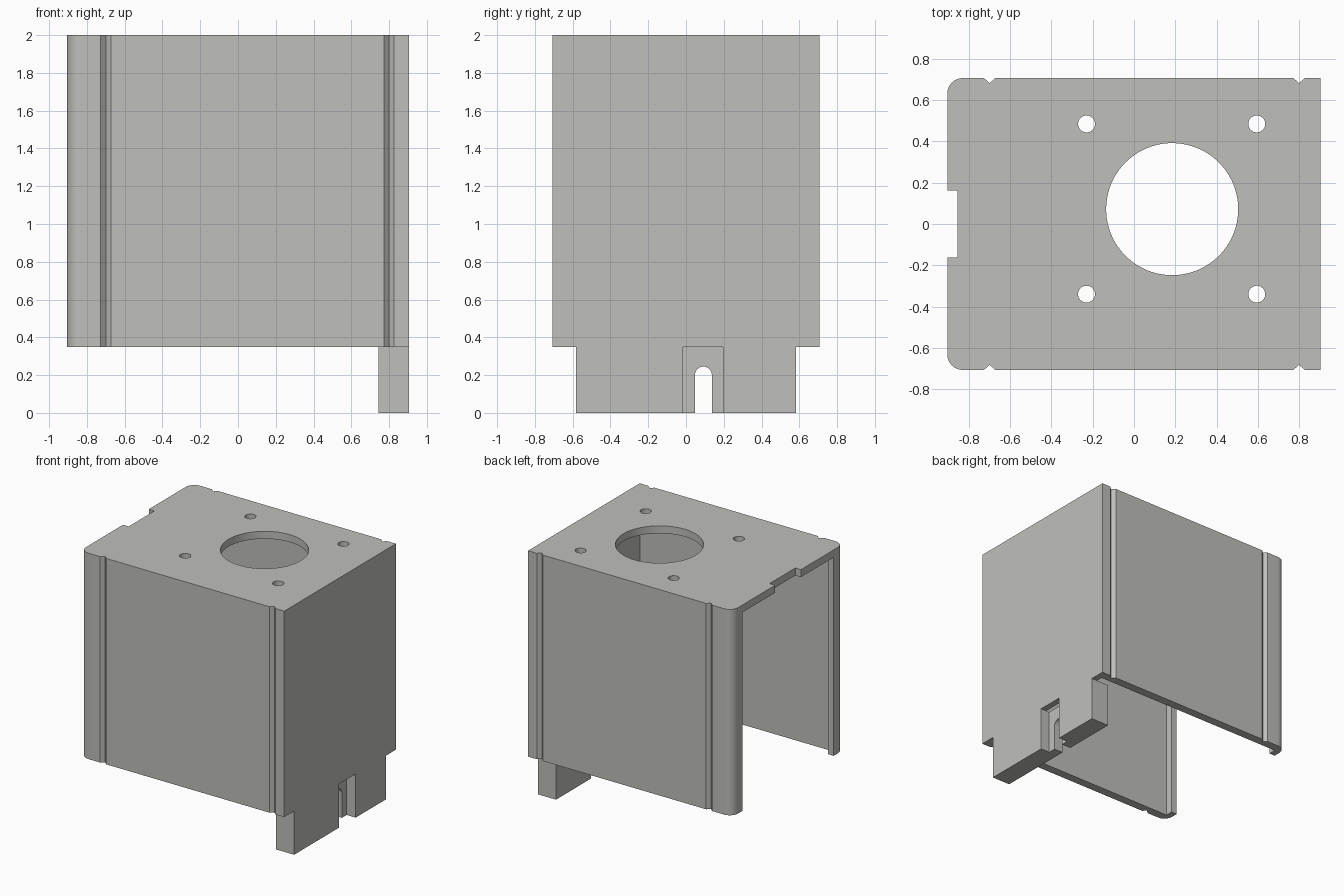
import bpy, bmesh, math
from mathutils import Vector

if "Cube" in bpy.data.objects:
    bpy.data.objects.remove(bpy.data.objects["Cube"])

grey = bpy.data.materials.new("warm_grey")
grey.diffuse_color = (0.52, 0.52, 0.495, 1)
grey.use_nodes = True
grey.node_tree.nodes["Principled BSDF"].inputs["Base Color"].default_value = grey.diffuse_color

X, Y = 0.905, 0.707           # half width, half depth
Z0, ZP = 0.35, 1.94           # wall bottom, underside of the top plate
SIDE, END = 0.07, 0.05        # wall thicknesses
LIP = 0.13                    # reach of the inward lips at the open end
R = 0.075                     # rounded corner radius


def prism(name, points, lo, hi, axis="z"):
    """Extrude a 2D outline along z (points are x, y) or x (points are y, z)."""
    bm = bmesh.new()
    put = (lambda a, b: (a, b, lo)) if axis == "z" else (lambda a, b: (lo, a, b))
    face = bm.faces.new([bm.verts.new(put(a, b)) for a, b in points])
    ext = bmesh.ops.extrude_face_region(bm, geom=[face])
    step = Vector((0, 0, hi - lo)) if axis == "z" else Vector((hi - lo, 0, 0))
    bmesh.ops.translate(bm, vec=step,
                        verts=[v for v in ext["geom"] if isinstance(v, bmesh.types.BMVert)])
    bmesh.ops.recalc_face_normals(bm, faces=bm.faces)
    me = bpy.data.meshes.new(name)
    bm.to_mesh(me)
    bm.free()
    ob = bpy.data.objects.new(name, me)
    bpy.context.collection.objects.link(ob)
    me.materials.append(grey)
    return ob


def smooth(ob):
    bpy.ops.object.select_all(action="DESELECT")
    ob.select_set(True)
    bpy.context.view_layer.objects.active = ob
    bpy.ops.object.shade_smooth_by_angle(angle=math.radians(30))


def arc(cx, cy, r, a0, a1, n):
    return [(cx + r * math.cos(math.radians(a0 + (a1 - a0) * i / n)),
             cy + r * math.sin(math.radians(a0 + (a1 - a0) * i / n))) for i in range(n + 1)]


def mirrored(points):
    return points + [(x, -y) for x, y in reversed(points)]


# Outer edge of the back half: square corner, two V grooves, rounded corner
outer = [(X, Y)]
for gx in (0.80, -0.70):
    outer += [(gx + 0.027, Y), (gx, Y - 0.025), (gx - 0.027, Y)]
outer += arc(-X + R, Y - R, R, 90, 180, 12)

# Three walls with inward lips at the open end, as one extruded section
inner = [(-X, Y - LIP), (-X + END, Y - LIP), (-X + END, Y - SIDE), (X - END, Y - SIDE)]
back = outer + inner
front = [(x, -y) for x, y in reversed(back)]
walls = prism("walls", back + front, Z0, ZP)
smooth(walls)

# Top plate with a notch in the open edge
notch = [(-X, 0.163), (-X + 0.05, 0.163)]
plate = prism("top_plate", mirrored(outer + notch), ZP, 2.0)

# Round holes through the plate
holes = [(0.185, 0.072, 0.32, 96)]
holes += [(x, y, 0.041, 32) for x in (-0.23, 0.595) for y in (-0.34, 0.485)]
for x, y, r, n in holes:
    cutter = prism("hole_cutter", arc(x, y, r, 0, 360, n)[:-1], 1.8, 2.2)
    mod = plate.modifiers.new("hole", "BOOLEAN")
    mod.operation, mod.solver, mod.object = "DIFFERENCE", "EXACT", cutter
    bpy.context.view_layer.objects.active = plate
    bpy.ops.object.modifier_apply(modifier=mod.name)
    bpy.data.objects.remove(cutter)
smooth(plate)

# Foot: outer layer with a square recess, inner layer with a round-topped slot
T = 0.582
prism("foot_outer_front", [(-T, 0), (-0.015, 0), (-0.015, Z0), (-T, Z0)], 0.825, X, "x")
prism("foot_outer_back", [(0.197, 0), (T, 0), (T, Z0), (0.197, Z0)], 0.825, X, "x")
slot = arc(0.092, 0.2, 0.045, 180, 0, 16)
foot = prism("foot_inner", [(-T, 0), (0.047, 0)] + slot + [(0.137, 0), (T, 0), (T, Z0), (-T, Z0)],
             0.745, 0.825, "x")
smooth(foot)
